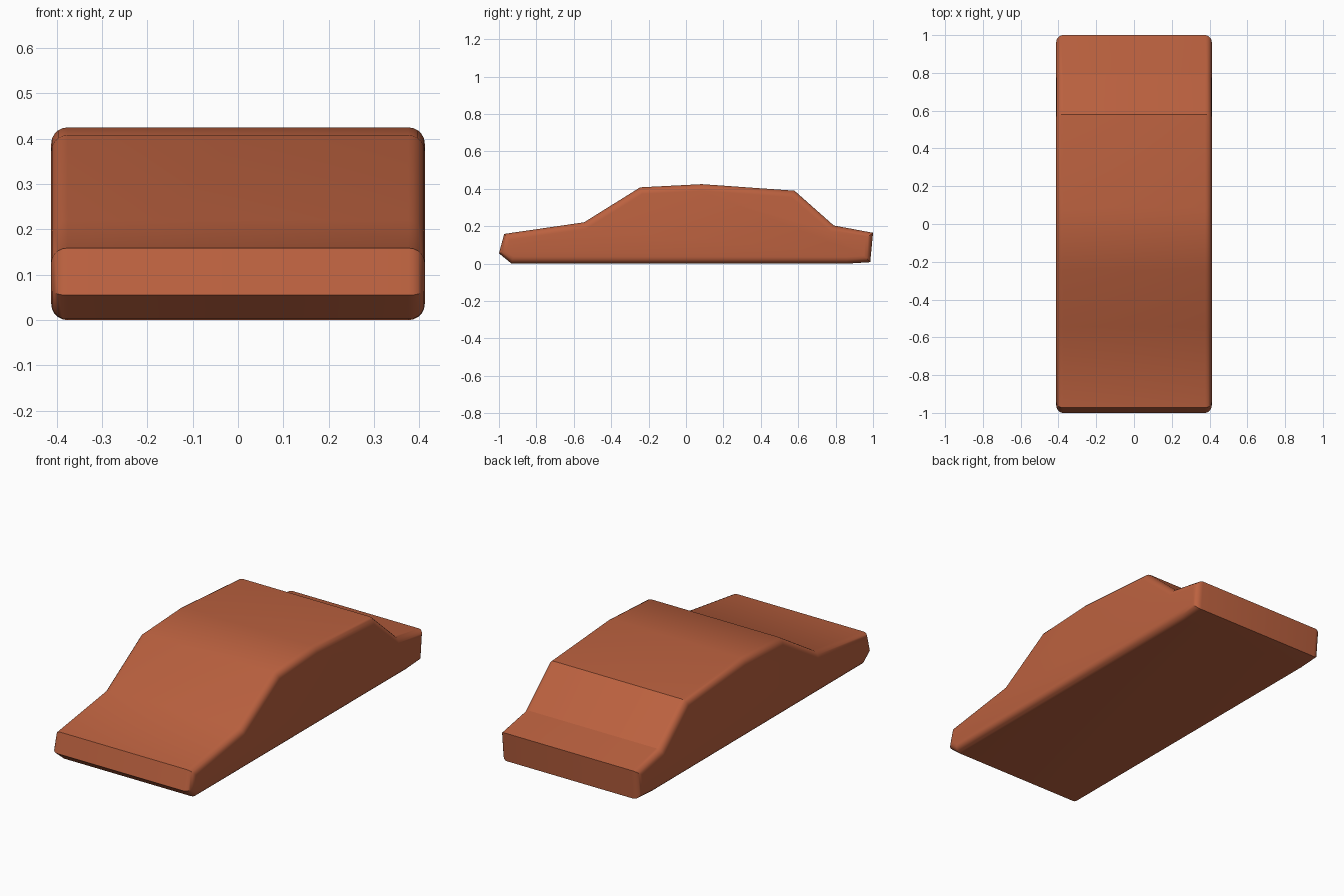
import bpy, bmesh, math

if "Cube" in bpy.data.objects:
    bpy.data.objects.remove(bpy.data.objects["Cube"])

HALF_WIDTH = 0.412
ROUND = 0.036

# Side silhouette of the car body (y, z)
profile = [(-0.935, 0.002), (-1.0, 0.055), (-0.972, 0.159), (-0.545, 0.221),
           (-0.245, 0.408), (0.085, 0.425), (0.58, 0.39), (0.79, 0.204),
           (1.0, 0.165), (0.985, 0.008), (0.86, 0.0)]

# Extrude the silhouette across the width
bm = bmesh.new()
left = [bm.verts.new((-HALF_WIDTH, y, z)) for y, z in profile]
right = [bm.verts.new((HALF_WIDTH, y, z)) for y, z in profile]
caps = [bm.faces.new(left), bm.faces.new(right[::-1])]
n = len(profile)
for i in range(n):
    j = (i + 1) % n
    bm.faces.new((left[i], right[i], right[j], left[j]))
bmesh.ops.recalc_face_normals(bm, faces=bm.faces[:])

# Round only the rims of the two sides
rims = list({e for f in caps for e in f.edges})
bmesh.ops.bevel(bm, geom=rims, offset=ROUND, offset_type='OFFSET',
                segments=5, profile=0.5, affect='EDGES', clamp_overlap=True)
bmesh.ops.recalc_face_normals(bm, faces=bm.faces[:])

# Smooth rounded rims, crisp creases between the panels
for f in bm.faces:
    f.smooth = True
for e in bm.edges:
    d = e.verts[1].co - e.verts[0].co
    crease = abs(d.x) > HALF_WIDTH
    e.smooth = not crease and e.calc_face_angle(0) < math.radians(30)

mesh = bpy.data.meshes.new("car_body")
bm.to_mesh(mesh)
bm.free()
body = bpy.data.objects.new("car_body", mesh)
bpy.context.collection.objects.link(body)

# Terracotta paint
paint = bpy.data.materials.new("terracotta_paint")
paint.diffuse_color = (0.50, 0.12, 0.05, 1)
paint.use_nodes = True
paint.node_tree.nodes["Principled BSDF"].inputs["Base Color"].default_value = paint.diffuse_color
mesh.materials.append(paint)
